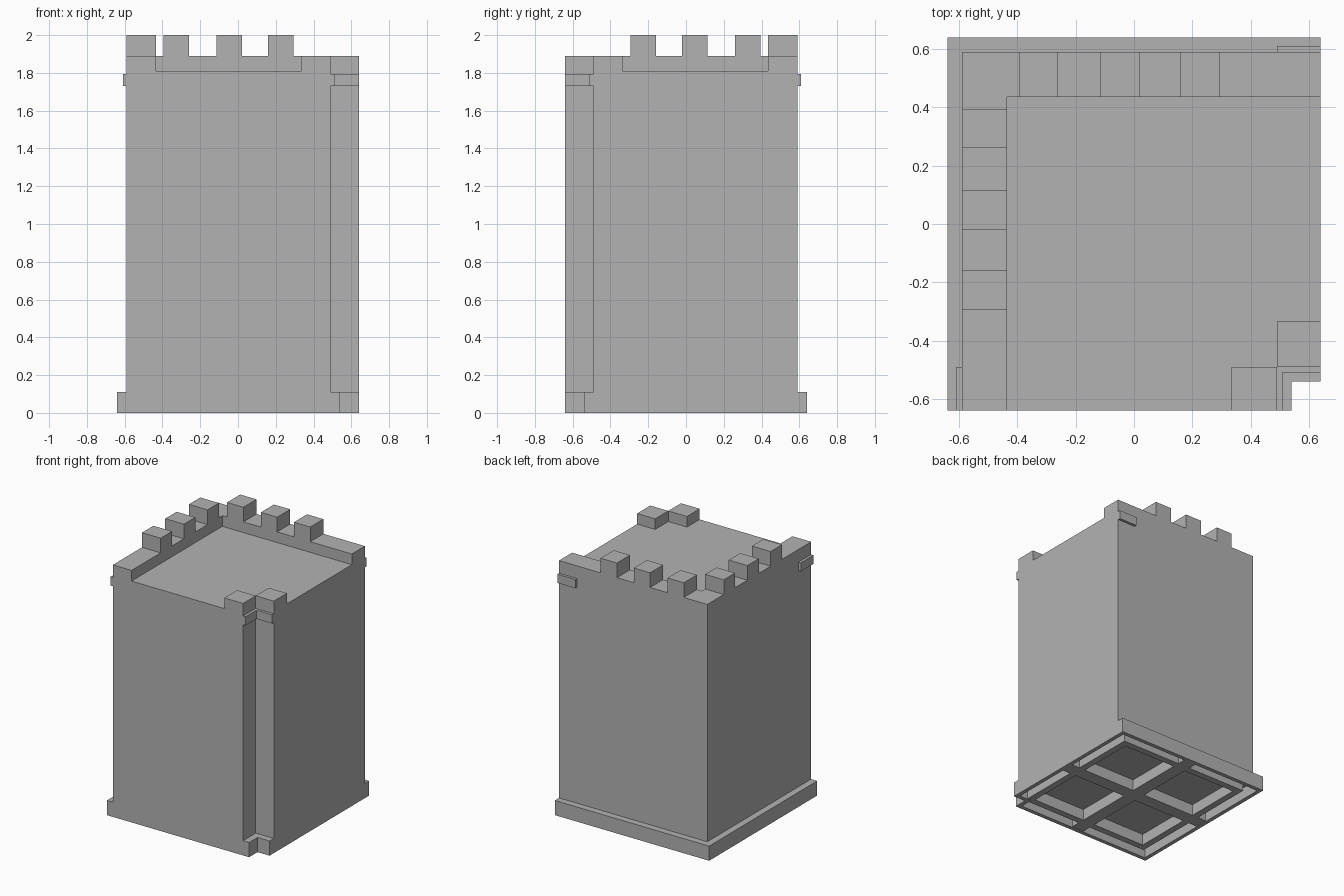
import bpy
import bmesh

if "Cube" in bpy.data.objects:
    bpy.data.objects.remove(bpy.data.objects["Cube"])

stone = bpy.data.materials.new("stone_grey")
stone.diffuse_color = (0.45, 0.45, 0.45, 1)
stone.use_nodes = True
stone.node_tree.nodes["Principled BSDF"].inputs["Base Color"].default_value = stone.diffuse_color


def prism(name, outlines, z0, z1, bottom=True):
    """Extrude one or more counter-clockwise outlines from z0 to z1."""
    bm = bmesh.new()
    for pts in outlines:
        lo = [bm.verts.new((x, y, z0)) for x, y in pts]
        hi = [bm.verts.new((x, y, z1)) for x, y in pts]
        n = len(pts)
        for i in range(n):
            j = (i + 1) % n
            bm.faces.new((lo[i], lo[j], hi[j], hi[i]))
        bm.faces.new(hi)
        if bottom:
            bm.faces.new(lo[::-1])
    mesh = bpy.data.meshes.new(name)
    bm.to_mesh(mesh)
    bm.free()
    mesh.materials.append(stone)
    obj = bpy.data.objects.new(name, mesh)
    bpy.context.collection.objects.link(obj)
    return obj


def rect(x0, x1, y0, y1):
    return [(x0, y0), (x1, y0), (x1, y1), (x0, y1)]


def notched(left, back, notch):
    """Square footprint with a square bite out of the front right corner."""
    return [(left, -R), (notch, -R), (notch, -notch), (R, -notch), (R, back), (left, back)]


R = 0.64      # outer half size
W = 0.59      # wall face on the left and back
P = 0.435     # inner parapet face
N = 0.49      # corner notch
B = 0.54      # corner notch of the base
DECK, RAIL, TOP = 1.81, 1.89, 2.0

# Tower block with its flat roof deck
prism("tower_body", [notched(-W, W, N)], 0.11, DECK, False)

# L-shaped parapet along the left and back
prism("parapet", [[(-W, -R), (-P, -R), (-P, P), (R, P), (R, W), (-W, W)]], DECK, RAIL, False)

# Three merlons on each parapet run
starts = (-0.395, -0.115, 0.16)
prism("back_merlons", [rect(s, s + 0.135, P, W) for s in starts], RAIL, TOP, False)
prism("left_merlons", [rect(-W, -P, -s - 0.135, -s) for s in starts], RAIL, TOP, False)

# Two parapet ends beside the corner notch
prism("corner_parapet", [rect(0.335, N, -R, -N), rect(N, R, -N, -0.335)], DECK, RAIL, False)

# Short trim bands at the notch and at the two far corners
prism("notch_trim", [[(N, -R), (0.51, -R), (0.51, -0.51), (R, -0.51), (R, -N), (N, -N)]], 1.73, 1.795)
prism("end_trims", [rect(-0.61, -W, -R, -N), rect(N, R, W, 0.61)], 1.73, 1.795)

# Base plinth: top plate and thin skirt
prism("base_plate", [notched(-R, R, B)], 0.09, 0.11)
T = 0.03
prism("base_skirt", [
    rect(-R, -R + T, -R, R),
    rect(-R + T, R, R - T, R),
    rect(-R + T, B, -R, -R + T),
    rect(R - T, R, -B, R - T),
    rect(B - T, B, -R + T, -B + T),
    rect(B, R - T, -B, -B + T),
], 0, 0.09)

# Inner frame and cross ribs under the base
F, I, C = 0.54, 0.49, 0.05
prism("underside_frame", [
    rect(-F, -I, -F, F), rect(I, F, -F, F),
    rect(-I, I, -F, -I), rect(-I, I, I, F),
], 0.005, 0.09)
prism("underside_ribs", [
    rect(-R + T, R - T, -C, C),
    rect(-C, C, C, R - T), rect(-C, C, -R + T, -C),
], 0.005, 0.09)
